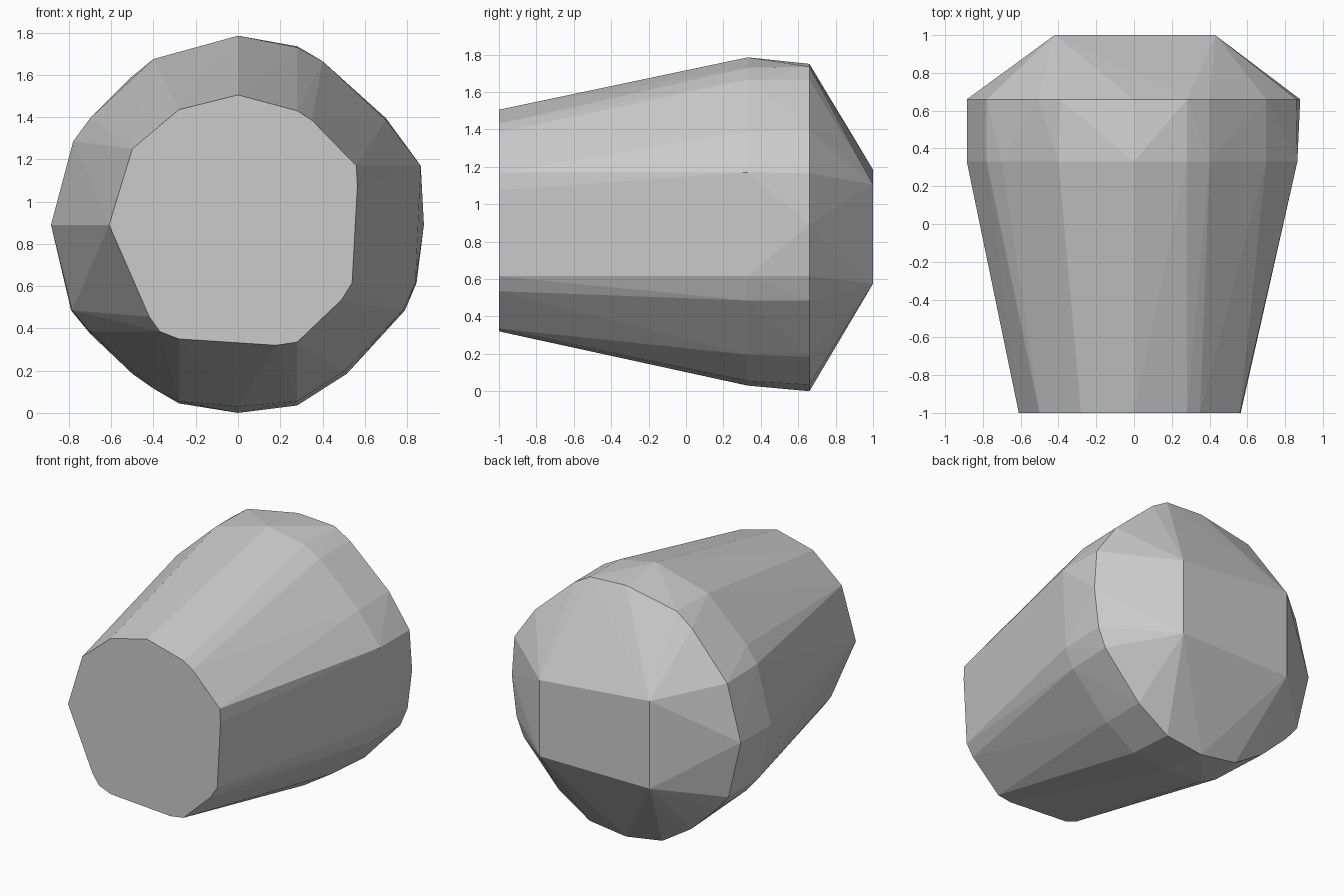
import bpy, bmesh

# Cross-sections (x, z) keyed by their y position: front cap, widest belt, shoulder, back facet
sections = {
    -1.0: [(0, 1.51), (.28, 1.435), (.35, 1.39), (.56, 1.175), (.565, 1.08), (.54, .62),
           (.49, .54), (.28, .34), (.18, .325), (-.28, .355), (-.37, .39), (-.42, .46),
           (-.61, .895), (-.50, 1.255), (-.28, 1.44)],
    0.33: [(0, 1.79), (.28, 1.735), (.4, 1.67), (.7, 1.39), (.865, 1.175), (.84, .62),
           (.78, .49), (.5, .2), (.28, .06), (0, .035), (-.28, .06), (-.4, .12),
           (-.7, .39), (-.785, .49), (-.885, .895), (-.78, 1.29), (-.7, 1.4), (-.4, 1.68)],
    0.66: [(0, 1.755), (.28, 1.74), (.4, 1.67), (.7, 1.4), (.86, 1.17), (.88, .895),
           (.845, .62), (.79, .49), (.515, .19), (.28, .04), (0, .005), (-.28, .05),
           (-.5, .19), (-.7, .38), (-.79, .49), (-.885, .895), (-.78, 1.28),
           (-.51, 1.59), (-.39, 1.68)],
    1.0: [(-.42, 1.19), (.43, 1.11), (.43, .58), (-.42, .58)],
}

# Faceted boulder body: one convex skin stretched over all the sections
bm = bmesh.new()
for y, ring in sections.items():
    for x, z in ring:
        bm.verts.new((x, y, z - .005))
hull = bmesh.ops.convex_hull(bm, input=bm.verts)
loose = {v for v in hull["geom_interior"] + hull["geom_unused"]
         if isinstance(v, bmesh.types.BMVert)}
bmesh.ops.delete(bm, geom=list(loose), context='VERTS')

# Merge coplanar triangles into the flat caps and facets
bmesh.ops.dissolve_limit(bm, angle_limit=.01, verts=bm.verts, edges=bm.edges)
bmesh.ops.recalc_face_normals(bm, faces=bm.faces)

mesh = bpy.data.meshes.new("faceted_body")
bm.to_mesh(mesh)
bm.free()
body = bpy.data.objects.new("faceted_body", mesh)
bpy.context.collection.objects.link(body)
